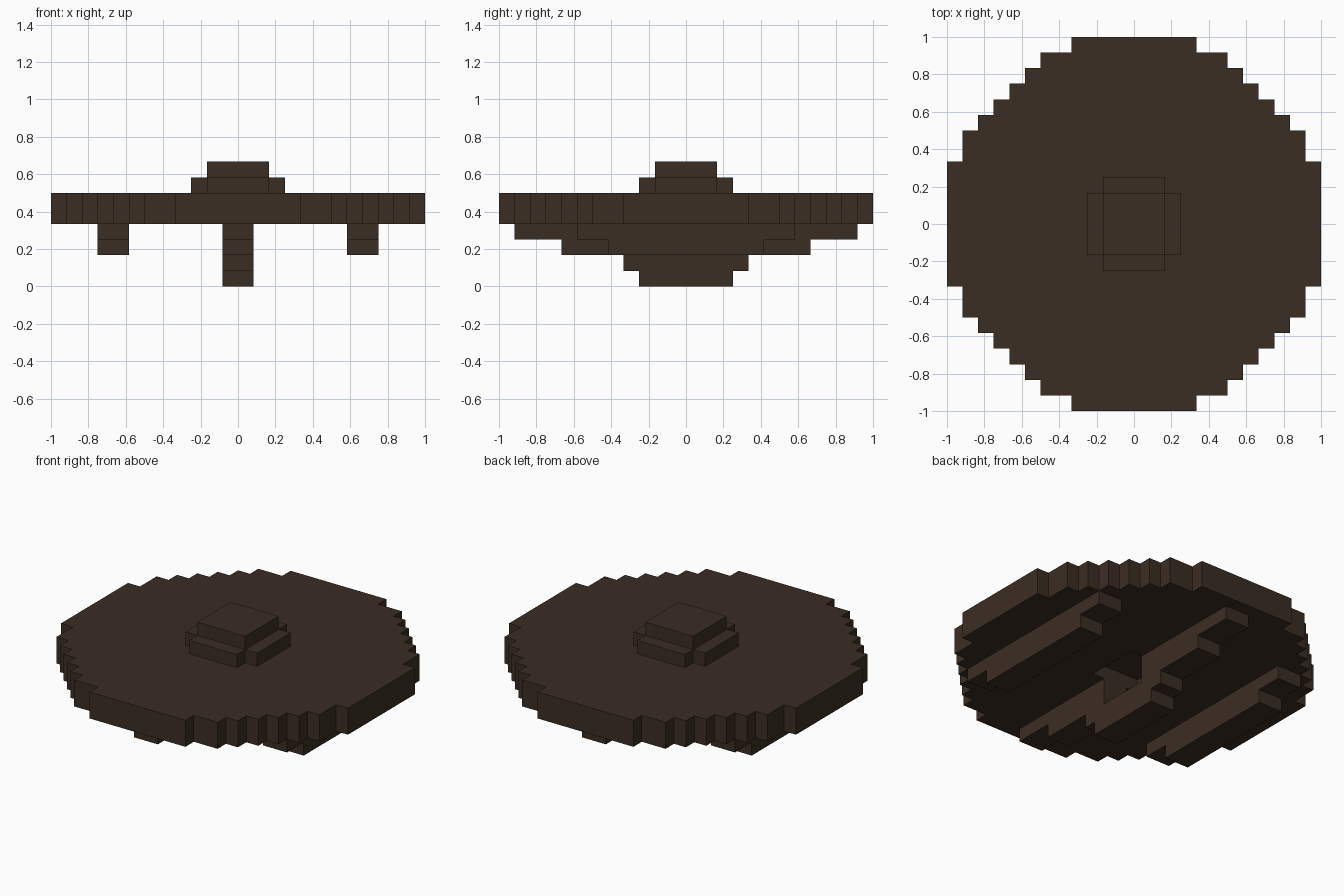
import bpy, bmesh
from mathutils import Vector

U = 1 / 12  # one block

cube = bpy.data.objects.get("Cube")
if cube:
    bpy.data.objects.remove(cube, do_unlink=True)

wood = bpy.data.materials.new("dark_brown_wood")
wood.use_nodes = True
colour = (0.044, 0.026, 0.017, 1)
wood.diffuse_color = colour
wood.node_tree.nodes["Principled BSDF"].inputs["Base Color"].default_value = colour


def prism(name, points, direction):
    """Extrude a flat outline (block units) along a direction."""
    bm = bmesh.new()
    face = bm.faces.new([bm.verts.new(Vector(p) * U) for p in points])
    out = bmesh.ops.extrude_face_region(bm, geom=[face])
    moved = [v for v in out["geom"] if isinstance(v, bmesh.types.BMVert)]
    bmesh.ops.translate(bm, verts=moved, vec=Vector(direction) * U)
    bmesh.ops.recalc_face_normals(bm, faces=bm.faces)
    mesh = bpy.data.meshes.new(name)
    bm.to_mesh(mesh)
    bm.free()
    mesh.materials.append(wood)
    ob = bpy.data.objects.new(name, mesh)
    bpy.context.collection.objects.link(ob)
    return ob


def stepped_outline(quarter):
    """Mirror a quarter outline, running from +x to +y, into a full loop."""
    back = [(-x, y) for x, y in reversed(quarter)]
    half = quarter + back
    return half + [(-x, -y) for x, y in half]


def plate(name, quarter, z0, z1):
    pts = [(x, y, z0) for x, y in stepped_outline(quarter)]
    return prism(name, pts, (0, 0, z1 - z0))


def rib(name, x0, x1, steps, top=4):
    """Stepped rib along y; steps are half lengths from the top layer down."""
    side = []
    for i, half in enumerate(steps):
        side += [(half, top - i), (half, top - i - 1)]
    loop = side + [(-y, z) for y, z in reversed(side)]
    return prism(name, [(x0, y, z) for y, z in loop], (x1 - x0, 0, 0))


def carve(ob, cutter):
    mod = ob.modifiers.new("hand_space", "BOOLEAN")
    mod.operation = "DIFFERENCE"
    mod.solver = "EXACT"
    mod.object = cutter
    bpy.context.view_layer.objects.active = ob
    bpy.ops.object.modifier_apply(modifier=mod.name)


# round board with blocky rim
rim = [(12, 4), (11, 4), (11, 6), (10, 6), (10, 7), (9, 7), (9, 8), (8, 8),
       (8, 9), (7, 9), (7, 10), (6, 10), (6, 11), (4, 11), (4, 12)]
board = plate("round_board", rim, 4, 6)

# raised boss on top
plate("boss_base", [(3, 2), (2, 2), (2, 3)], 6, 7)
plate("boss_cap", [(2, 2)], 7, 8)

# ribs underneath, the middle one forming the grip
grip = rib("grip_rib", -1, 1, (11, 8, 4, 3))
rib("left_rib", 7, 9, (7, 5))
rib("right_rib", -9, -7, (7, 5))

# hand space between grip and board
cutter = plate("hand_space_cutter", [(2, 2)], 2, 5)
cutter.hide_render = True
carve(board, cutter)
carve(grip, cutter)
bpy.data.objects.remove(cutter, do_unlink=True)
